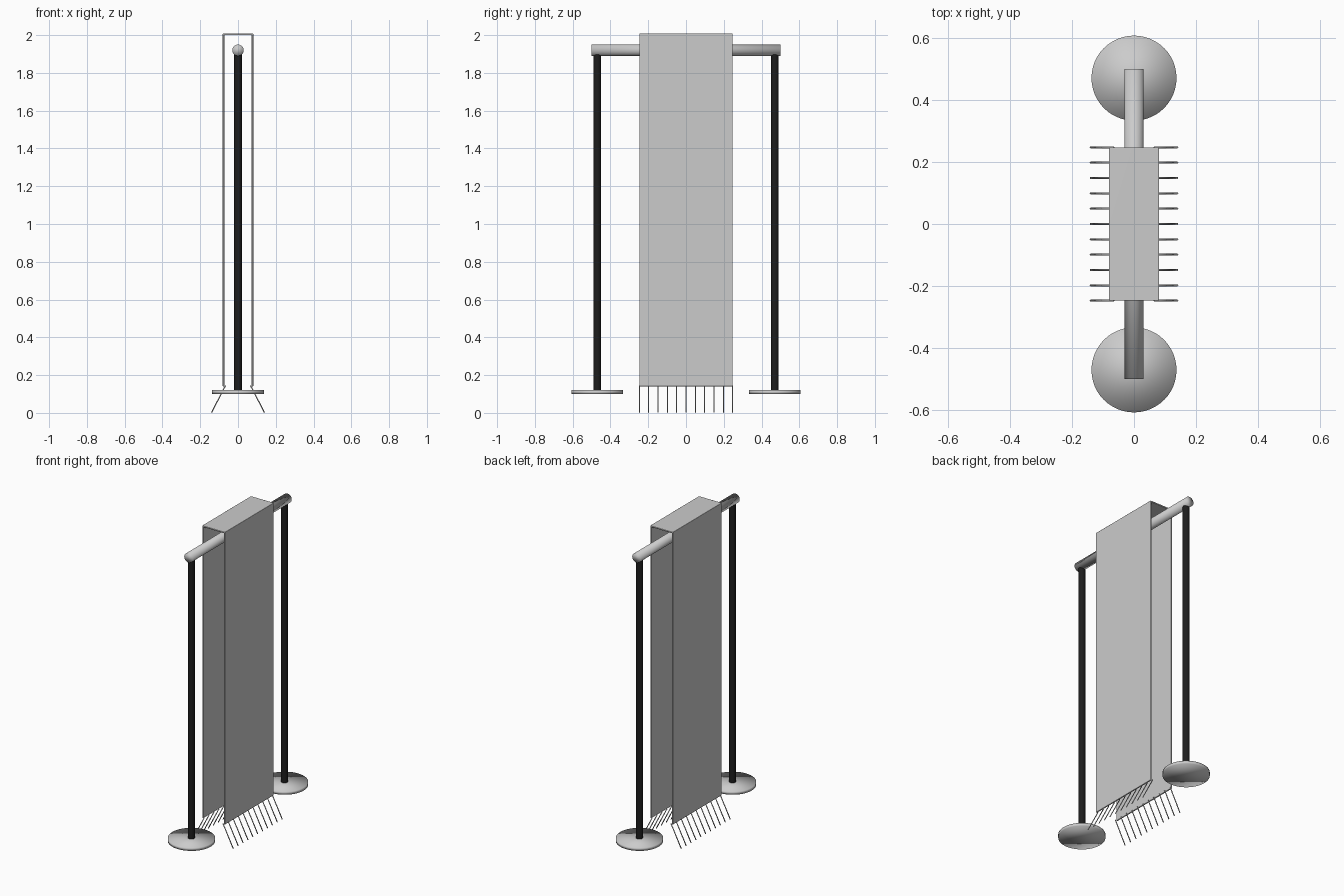
import bpy
from mathutils import Vector

if "Cube" in bpy.data.objects:
    bpy.data.objects.remove(bpy.data.objects["Cube"], do_unlink=True)


def material(name, rgb, rough=0.6):
    m = bpy.data.materials.new(name)
    m.use_nodes = True
    m.diffuse_color = (*rgb, 1)
    m.roughness = rough
    node = next(n for n in m.node_tree.nodes if n.type == 'BSDF_PRINCIPLED')
    node.inputs["Base Color"].default_value = (*rgb, 1)
    node.inputs["Roughness"].default_value = rough
    return m


GREY = material("light grey", (0.6, 0.6, 0.6))
BLACK = material("black", (0.012, 0.012, 0.012))


def rod(name, start, end, radius, mat, sides=32, soft=True):
    """Cylinder between two points."""
    a, b = Vector(start), Vector(end)
    bpy.ops.mesh.primitive_cylinder_add(vertices=sides, radius=radius,
                                        depth=(b - a).length, location=(a + b) / 2)
    ob = bpy.context.object
    ob.name = name
    ob.rotation_euler = (b - a).to_track_quat('Z', 'Y').to_euler()
    ob.data.materials.append(mat)
    if soft:
        bpy.ops.object.shade_smooth()
    else:
        bpy.ops.object.shade_smooth_by_angle()
    return ob


# Stand: round feet, posts and the top rail
for side, label in ((-1, "front"), (1, "back")):
    y = side * 0.47
    rod(label + "_foot", (0, y, 0.10), (0, y, 0.12), 0.137, GREY, 48)
    rod(label + "_post", (0, y, 0.105), (0, y, 1.91), 0.02, BLACK, 32, False)
rod("top_rail", (0, -0.5, 1.92), (0, 0.5, 1.92), 0.03, GREY)

# Cloth: folded strip with thickness and softened edges
HALF, TOP, HEM, WIDTH = 0.072, 2.0, 0.14, 0.247
profile = [(-HALF, HEM), (-HALF, TOP), (HALF, TOP), (HALF, HEM)]
verts = [(x, y, z) for x, z in profile for y in (-WIDTH, WIDTH)]
faces = [(2 * i, 2 * i + 1, 2 * i + 3, 2 * i + 2) for i in range(3)]
mesh = bpy.data.meshes.new("cloth")
mesh.from_pydata(verts, [], faces)
mesh.materials.append(GREY)
cloth = bpy.data.objects.new("cloth", mesh)
bpy.context.collection.objects.link(cloth)
thick = cloth.modifiers.new("thickness", 'SOLIDIFY')
thick.thickness = 0.009
thick.use_even_offset = True
# faces wind outward, so the thickness goes inward
thick.offset = -1
bevel = cloth.modifiers.new("soft_edges", 'BEVEL')
bevel.width = 0.003
bevel.segments = 2
bpy.context.view_layer.objects.active = cloth
bpy.ops.object.select_all(action='DESELECT')
cloth.select_set(True)
bpy.ops.object.shade_smooth()
cloth.modifiers.new("flat_faces", 'WEIGHTED_NORMAL')

# Fringe: splayed threads along both hems
for side, label in ((-1, "right"), (1, "left")):
    for i in range(11):
        y = -WIDTH + 2 * WIDTH * i / 10
        rod(f"{label}_fringe_{i + 1}", (side * 0.066, y, 0.145),
            (side * 0.14, y, 0.002), 0.003, GREY, 8)
